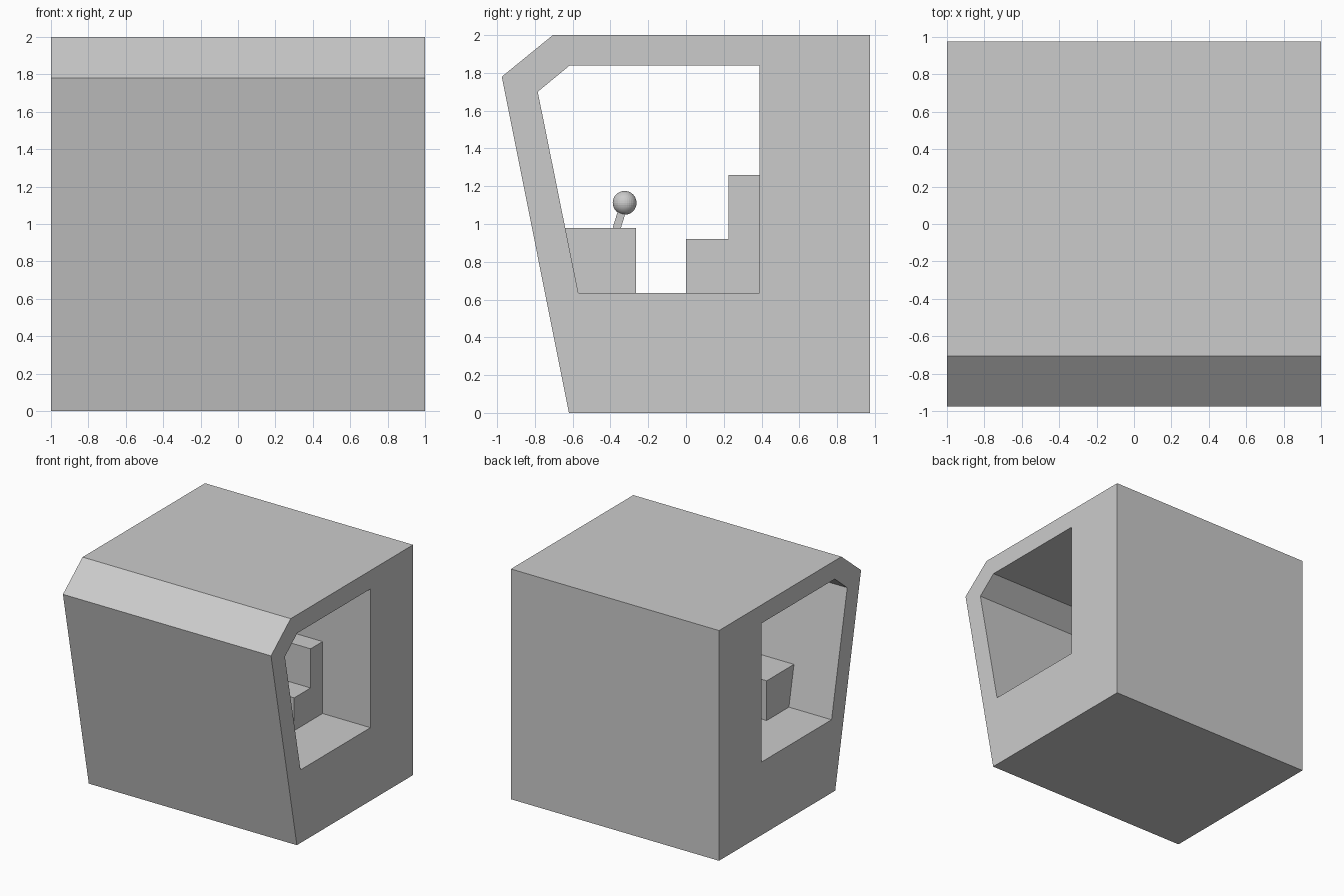
import bpy, bmesh, math
from mathutils import Vector

if "Cube" in bpy.data.objects:
    bpy.data.objects.remove(bpy.data.objects["Cube"])


def new_object(name, bm):
    bmesh.ops.recalc_face_normals(bm, faces=bm.faces)
    mesh = bpy.data.meshes.new(name)
    bm.to_mesh(mesh)
    bm.free()
    obj = bpy.data.objects.new(name, mesh)
    bpy.context.collection.objects.link(obj)
    return obj


def extrude_x(name, profile, half):
    """Extrude a (y, z) side profile symmetrically along x."""
    bm = bmesh.new()
    face = bm.faces.new([bm.verts.new((-half, y, z)) for y, z in profile])
    new = bmesh.ops.extrude_face_region(bm, geom=[face])["geom"]
    # keep the starting face as the second cap
    verts = [g for g in new if isinstance(g, bmesh.types.BMVert)]
    bmesh.ops.translate(bm, verts=verts, vec=(2 * half, 0, 0))
    return new_object(name, bm)


def frame_x(name, outer, inner, half):
    """Side frame with a through opening: matching outer and inner loops."""
    bm = bmesh.new()
    rings = [[bm.verts.new((x, y, z)) for y, z in loop]
             for x, loop in ((-half, outer), (half, outer), (half, inner), (-half, inner))]
    n = len(outer)
    for a, b in zip(rings, rings[1:] + rings[:1]):
        for i in range(n):
            j = (i + 1) % n
            bm.faces.new((a[i], a[j], b[j], b[i]))
    return new_object(name, bm)


# Cabin shell, open on both sides
frame_x("cabin_shell",
        [(-0.62, 0), (0.975, 0), (0.975, 2), (-0.705, 2), (-0.975, 1.78)],
        [(-0.57, 0.635), (0.39, 0.635), (0.39, 1.84), (-0.615, 1.84), (-0.785, 1.70)],
        1.0)

# Seat with backrest
extrude_x("seat", [(0.0, 0.635), (0.39, 0.635), (0.39, 1.26),
                   (0.225, 1.26), (0.225, 0.92), (0.0, 0.92)], 0.54)

# Control console following the sloped front wall
extrude_x("console", [(-0.57, 0.635), (-0.265, 0.635),
                      (-0.265, 0.98), (-0.64, 0.98)], 0.59)

# Control lever, tilted back
base, top = Vector((0, -0.368, 0.975)), Vector((0, -0.325, 1.112))
direction = top - base
bpy.ops.mesh.primitive_cube_add(size=1, location=(base + top) / 2,
                                rotation=(-math.atan2(direction.y, direction.z), 0, 0))
lever = bpy.context.object
lever.name = "lever"
lever.scale = (0.042, 0.042, direction.length)

# Lever knob
bpy.ops.mesh.primitive_uv_sphere_add(segments=32, ring_count=16, radius=0.063, location=top)
bpy.context.object.name = "lever_knob"
